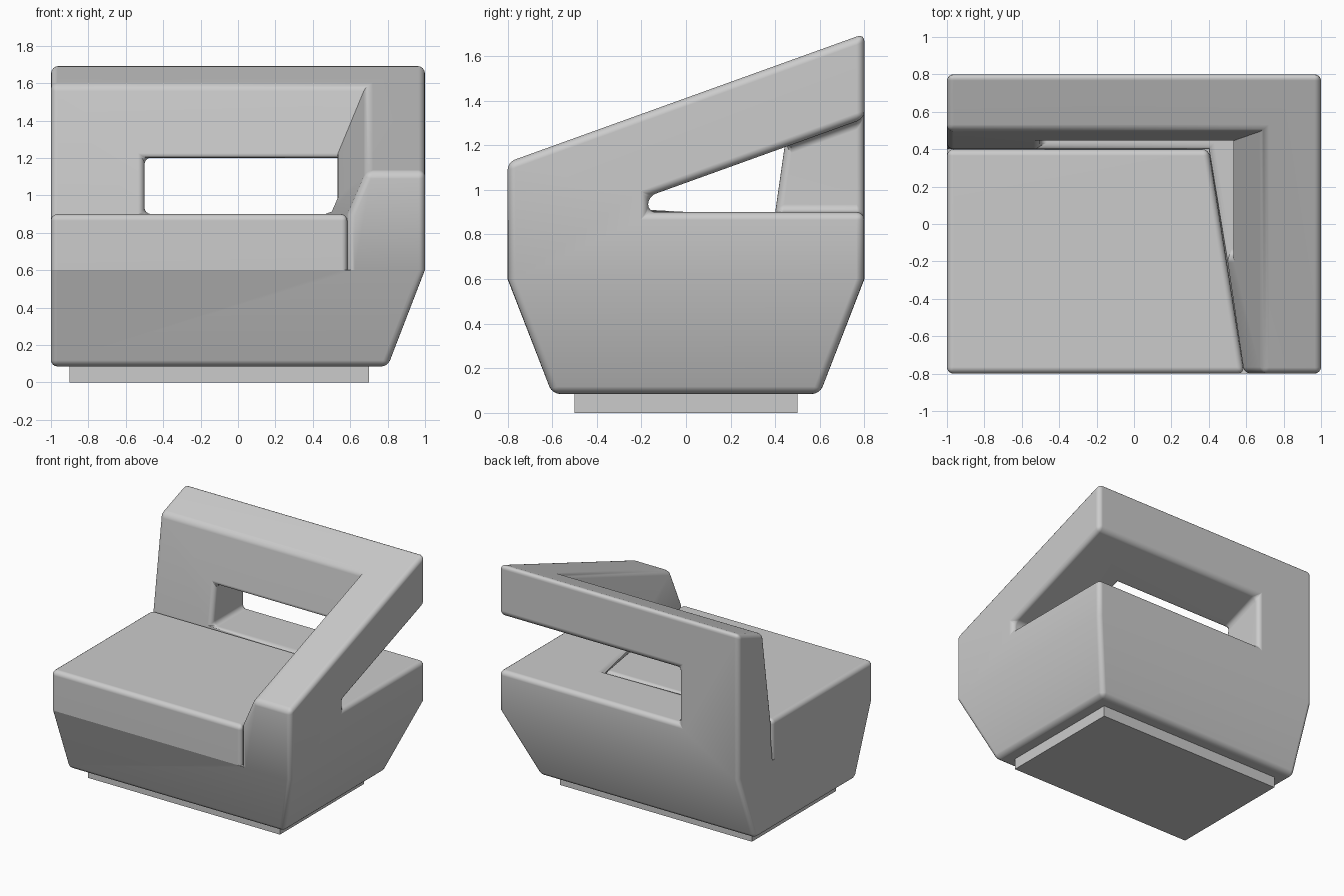
import bpy, bmesh
from math import radians

if "Cube" in bpy.data.objects:
    bpy.data.objects.remove(bpy.data.objects["Cube"])

SLOPE = 0.36          # rise of the sloping top rail, z per y
R = 0.035             # edge rounding


def loft(name, levels):
    """Closed solid through stacked four-point rings."""
    bm = bmesh.new()
    rings = [[bm.verts.new(p) for p in ring] for ring in levels]
    bm.faces.new(rings[0])
    bm.faces.new(rings[-1])
    for a, b in zip(rings, rings[1:]):
        for i in range(4):
            j = (i + 1) % 4
            bm.faces.new((a[i], a[j], b[j], b[i]))
    bmesh.ops.recalc_face_normals(bm, faces=bm.faces)
    me = bpy.data.meshes.new(name)
    bm.to_mesh(me)
    bm.free()
    ob = bpy.data.objects.new(name, me)
    bpy.context.collection.objects.link(ob)
    return ob


def rect(x0, x1, y0, y1, zf, zb=None):
    """Ring whose height runs from zf at the front to zb at the back."""
    zb = zf if zb is None else zb
    return [(x0, y0, zf), (x1, y0, zf), (x1, y1, zb), (x0, y1, zb)]


def subtract(ob, cutters):
    for c in cutters:
        c.hide_render = True
        m = ob.modifiers.new("cut", 'BOOLEAN')
        m.operation, m.solver, m.object = 'DIFFERENCE', 'EXACT', c
    dg = bpy.context.evaluated_depsgraph_get()
    me = bpy.data.meshes.new_from_object(ob.evaluated_get(dg))
    ob.modifiers.clear()
    ob.data = me
    for c in cutters:
        bpy.data.objects.remove(c)


def round_edges(ob):
    """Round sharp edges, leaving the z = 0.6 seam and the inner back corner crisp."""
    bm = bmesh.new()
    bm.from_mesh(ob.data)
    bmesh.ops.remove_doubles(bm, verts=bm.verts, dist=0.001)
    bmesh.ops.dissolve_limit(bm, angle_limit=radians(1), verts=bm.verts, edges=bm.edges)

    def wanted(e):
        if e.calc_face_angle(0) < radians(30):
            return False
        if all(abs(v.co.z - 0.6) < 0.002 for v in e.verts):
            return False
        inner = all(v.co.x > 0.35 and 0.35 < v.co.y < 0.6 for v in e.verts)
        return not (inner and e.calc_face_angle_signed(0) < 0)

    bmesh.ops.bevel(bm, geom=[e for e in bm.edges if wanted(e)], offset=R,
                    offset_type='OFFSET', segments=4, profile=0.5,
                    affect='EDGES', clamp_overlap=False)
    bm.to_mesh(ob.data)
    bm.free()
    bpy.ops.object.select_all(action='DESELECT')
    ob.select_set(True)
    bpy.context.view_layer.objects.active = ob
    bpy.ops.object.shade_smooth_by_angle(angle=radians(35))
    ob.modifiers.new("normals", 'WEIGHTED_NORMAL').keep_sharp = True


def arm_x(y, z):      # slanted inner face of the arm
    return 0.4 - 0.158 * (y - 0.4) + 0.437 * (z - 0.9)


# Shell: tapered underside, straight sides, sloping top
shell = loft("shell", [
    rect(-1, 0.8, -0.6, 0.6, 0.085),
    rect(-1, 1, -0.8, 0.8, 0.6),
    rect(-1, 1, -0.8, 0.8, 1.7 - 1.6 * SLOPE, 1.7)])

# Space for the sitter: straight beside the seat, flaring above it
yb, zt = 0.543, 1.9
low = [(-1.1, -0.9), (arm_x(-0.9, 0.9), -0.9), (0.4, 0.4), (-1.1, 0.4)]
void = loft("void_cutter", [
    [(x, y, 0.6) for x, y in low],
    [(x, y, 0.9) for x, y in low],
    [(-1.1, -0.9, zt), (arm_x(-0.9, zt), -0.9, zt), (arm_x(yb, zt), yb, zt), (-1.1, yb, zt)]])

# Wrap-around corner window below the rail
window = loft("window_cutter", [
    rect(-0.5, 1.1, -0.17, 0.9, 0.9),
    rect(-0.5, 1.1, -0.17, 0.9, 1.32 - 0.97 * SLOPE, 1.32 + 0.1 * SLOPE)])
subtract(shell, [void, window])
round_edges(shell)

# Seat cushion
plan = [(-1, -0.8), (0.59, -0.8), (0.4, 0.4), (-1, 0.4)]
seat = loft("seat", [[(x, y, z) for x, y in plan] for z in (0.6, 0.9)])
round_edges(seat)

# Plinth
loft("plinth", [rect(-0.9, 0.7, -0.5, 0.5, 0), rect(-0.9, 0.7, -0.5, 0.5, 0.1)])
